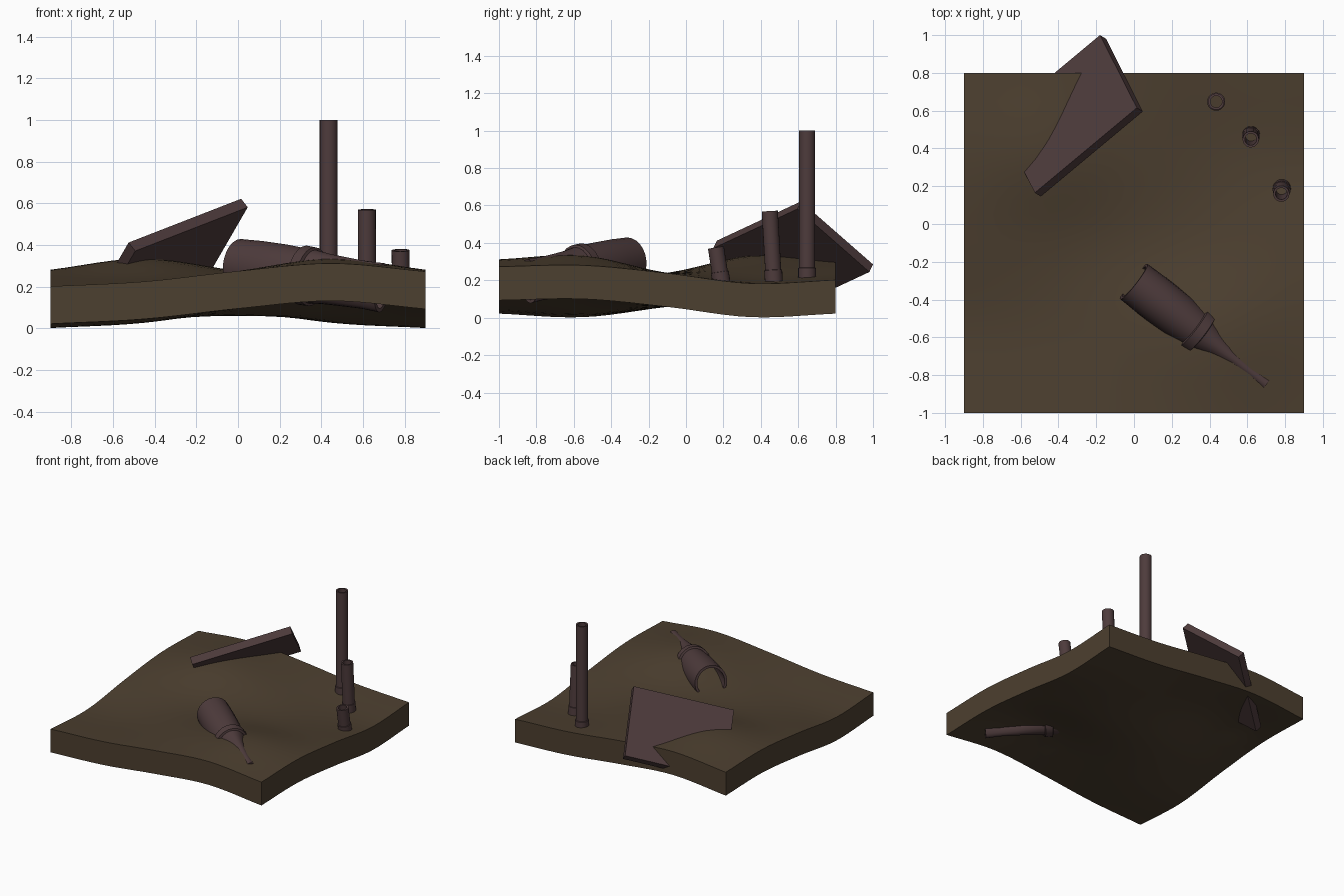
import bpy, bmesh, math
from mathutils import Vector

if "Cube" in bpy.data.objects:
    bpy.data.objects.remove(bpy.data.objects["Cube"])


def material(name, color):
    m = bpy.data.materials.new(name)
    m.diffuse_color = (*color, 1)
    m.use_nodes = True
    m.node_tree.nodes["Principled BSDF"].inputs["Base Color"].default_value = m.diffuse_color
    return m


SOIL = material("brown_soil", (0.073, 0.050, 0.029))
METAL = material("rusty_metal", (0.076, 0.044, 0.045))


def finish(name, bm, mat, angle=35):
    bmesh.ops.recalc_face_normals(bm, faces=bm.faces)
    mesh = bpy.data.meshes.new(name)
    bm.to_mesh(mesh)
    bm.free()
    mesh.materials.append(mat)
    ob = bpy.data.objects.new(name, mesh)
    bpy.context.collection.objects.link(ob)
    bpy.ops.object.select_all(action='DESELECT')
    ob.select_set(True)
    bpy.context.view_layer.objects.active = ob
    bpy.ops.object.shade_smooth_by_angle(angle=math.radians(angle))
    return ob


# Ground heights on a 5 x 5 net; the back rows repeat the front by a half turn
FRONT = [[.202, .225, .275, .312, .273],
         [.183, .207, .272, .332, .280],
         [.238, .240, .240, .240, .238]]
NET = FRONT + [r[::-1] for r in FRONT[1::-1]]


def spline(p, u):
    """Smooth curve through evenly spaced values, u from 0 to 1."""
    p = [2 * p[0] - p[1]] + list(p) + [2 * p[-1] - p[-2]]
    s = u * (len(p) - 3)
    i = min(int(s), len(p) - 4)
    t = s - i
    a, b, c, d = p[i:i + 4]
    return b + .5 * t * (c - a + t * (2*a - 5*b + 4*c - d + t * (3*(b - c) + d - a)))


def ground(u, v):
    return spline([spline(row, u) for row in NET], v)


# Wavy slab of ground
N = 24
bm = bmesh.new()
layers = []
for drop in (0, .18):
    layers.append([[bm.verts.new((-.9 + 1.8 * i / N, -1 + 1.8 * j / N,
                                  ground(i / N, j / N) - drop))
                    for i in range(N + 1)] for j in range(N + 1)])
for g in layers:
    for j in range(N):
        for i in range(N):
            bm.faces.new((g[j][i], g[j][i+1], g[j+1][i+1], g[j+1][i]))
rims = []
for g in layers:
    rims.append(g[0][:-1] + [r[-1] for r in g[:-1]] + g[-1][:0:-1]
                + [r[0] for r in g[:0:-1]])
for k in range(4 * N):
    n = (k + 1) % (4 * N)
    bm.faces.new((rims[0][k], rims[0][n], rims[1][n], rims[1][k]))
finish("ground_slab", bm, SOIL)


def tube(name, start, end, profile, sides=24):
    """Closed hollow tube; profile rows are (position, half width, half height)."""
    start, end = Vector(start), Vector(end)
    d = (end - start).normalized()
    side = d.cross(Vector((0, 0, 1)))
    if side.length < .3:
        side = d.cross(Vector((0, 1, 0)))
    side.normalize()
    up = side.cross(d)
    bm = bmesh.new()
    rings = []
    for t, w, h in profile:
        c = start.lerp(end, t)
        rings.append([bm.verts.new(c + side * w * math.cos(a) + up * h * math.sin(a))
                      for a in (2 * math.pi * k / sides for k in range(sides))])
    for a, b in zip(rings, rings[1:] + rings[:1]):
        for k in range(sides):
            n = (k + 1) % sides
            bm.faces.new((a[k], a[n], b[n], b[k]))
    return finish(name, bm, METAL)


# Half-buried bottle-shaped nozzle with a raised collar
outer = [(0, .118, .125), (.15, .121, .132), (.32, .119, .134), (.45, .108, .130),
         (.455, .125, .144), (.515, .125, .142), (.52, .104, .130), (.62, .078, .122),
         (.75, .055, .118), (.88, .048, .115), (1, .058, .119)]
inner = [(t, w - .018, h - .018) for t, w, h in outer if not .452 < t < .518][::-1]
tube("broken_nozzle", (.0, -.305, .305), (.69, -.84, .195), outer + inner)

# Three upright pipes with a small foot ring
for label, base, top in (("tall", (.435, .648, .16), (.435, .648, 1.0)),
                         ("middle", (.62, .472, .15), (.618, .448, .57)),
                         ("short", (.783, .197, .14), (.78, .16, .375))):
    L = (Vector(top) - Vector(base)).length
    r, f = .043, .048
    z0 = .105 / L
    tube(label + "_pipe", base, top,
         [(0, f, f), (z0, f, f), (z0 + .004, r, r), (1, r, r),
          (1, .031, .031), (0, .031, .031)], 20)

# Tilted rectangular plate sunk into the ground
A, B, C = Vector((-.18, 1.0, .285)), Vector((.015, .615, .622)), Vector((-.525, .165, .412))
top = [A, B, C, A + C - B]
normal = (B - A).cross(C - B).normalized()
if normal.z > 0:
    normal.negate()
bm = bmesh.new()
upper = [bm.verts.new(p) for p in top]
lower = [bm.verts.new(p + normal * .055) for p in top]
bm.faces.new(upper)
bm.faces.new(lower[::-1])
for k in range(4):
    n = (k + 1) % 4
    bm.faces.new((upper[k], lower[k], lower[n], upper[n]))
finish("sunken_plate", bm, METAL)
